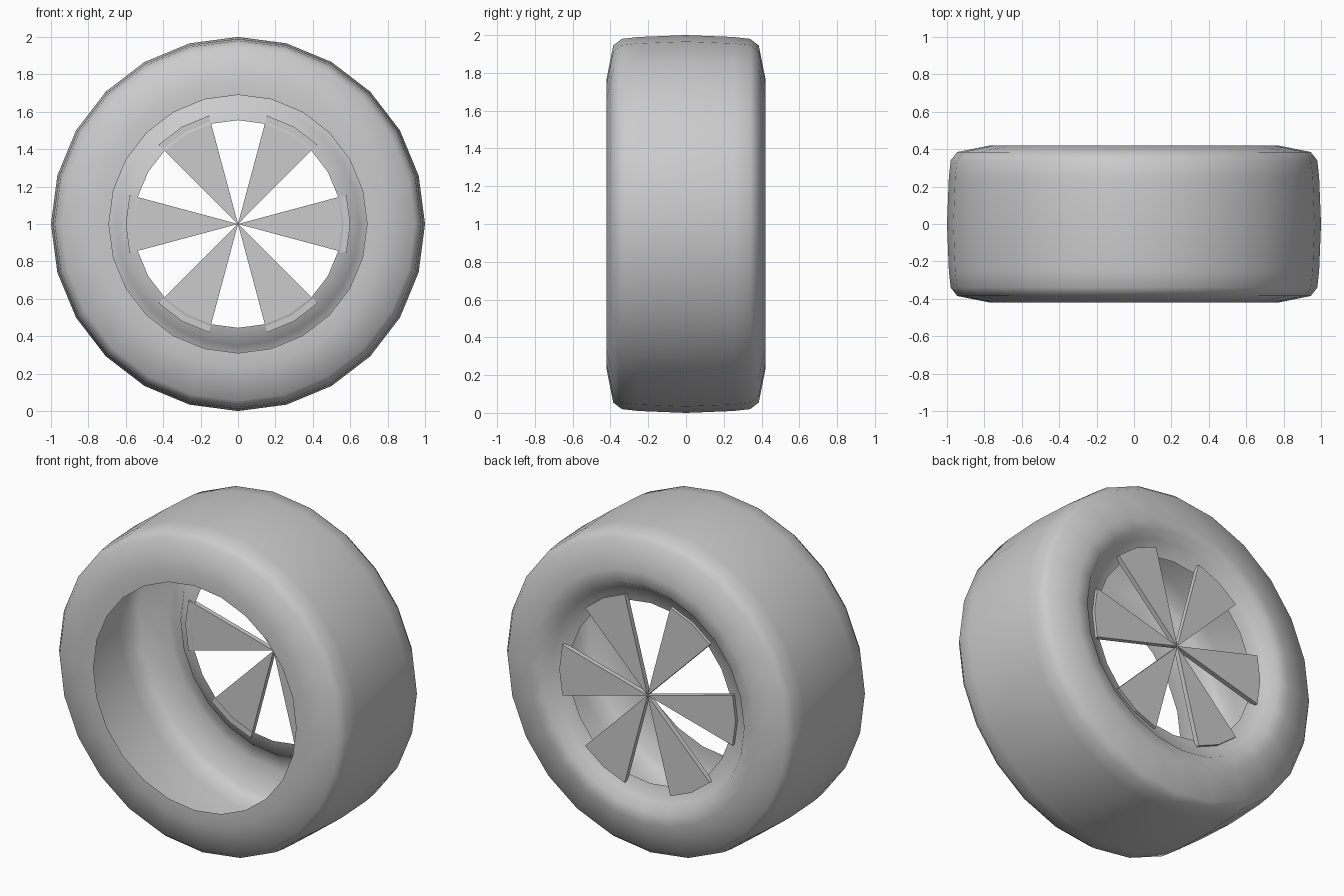
import bpy, bmesh, math

cube = bpy.data.objects.get("Cube")
if cube:
    bpy.data.objects.remove(cube, do_unlink=True)

SIDES = 24

grey = bpy.data.materials.new("plain grey")
grey.use_nodes = True
grey.diffuse_color = (0.6, 0.6, 0.6, 1)
grey.node_tree.nodes["Principled BSDF"].inputs["Base Color"].default_value = (0.6, 0.6, 0.6, 1)


def point(r, y, angle):
    return (r * math.cos(angle), y, 1 + r * math.sin(angle))


def finish(bm, name, smooth):
    bmesh.ops.recalc_face_normals(bm, faces=bm.faces)
    for f in bm.faces:
        f.smooth = smooth
    mesh = bpy.data.meshes.new(name)
    bm.to_mesh(mesh)
    bm.free()
    mesh.materials.append(grey)
    obj = bpy.data.objects.new(name, mesh)
    bpy.context.collection.objects.link(obj)
    return obj


# Tyre shell: half profile (radius, y), mirrored, with a dished lip at the back
half = [(0.99, 0.25), (0.98, 0.34), (0.945, 0.385), (0.77, 0.42), (0.69, 0.42)]
profile = [(r, -y) for r, y in reversed(half)] + [(1.0, 0)] + half
profile += [(0.65, 0.37), (0.555, 0.342)]
bm = bmesh.new()
rings = [[bm.verts.new(point(r, y, math.tau * i / SIDES)) for i in range(SIDES)]
         for r, y in profile]
for a, b in zip(rings, rings[1:]):
    for i in range(SIDES):
        j = (i + 1) % SIDES
        bm.faces.new((a[i], a[j], b[j], b[i]))
finish(bm, "tyre", True)

# Spokes: six thin wedges meeting at the hub
bm = bmesh.new()
step = math.tau / SIDES
for k in range(6):
    mid = math.tau * k / 6
    layers = []
    for y in (0.345, 0.375):
        corners = [(0, mid)] + [(0.6, mid + s * step) for s in (-1, 0, 1)]
        layers.append([bm.verts.new(point(r, y, a)) for r, a in corners])
    front, back = layers
    bm.faces.new(front)
    bm.faces.new(back[::-1])
    for i in range(4):
        j = (i + 1) % 4
        bm.faces.new((front[j], front[i], back[i], back[j]))
finish(bm, "spokes", False)
